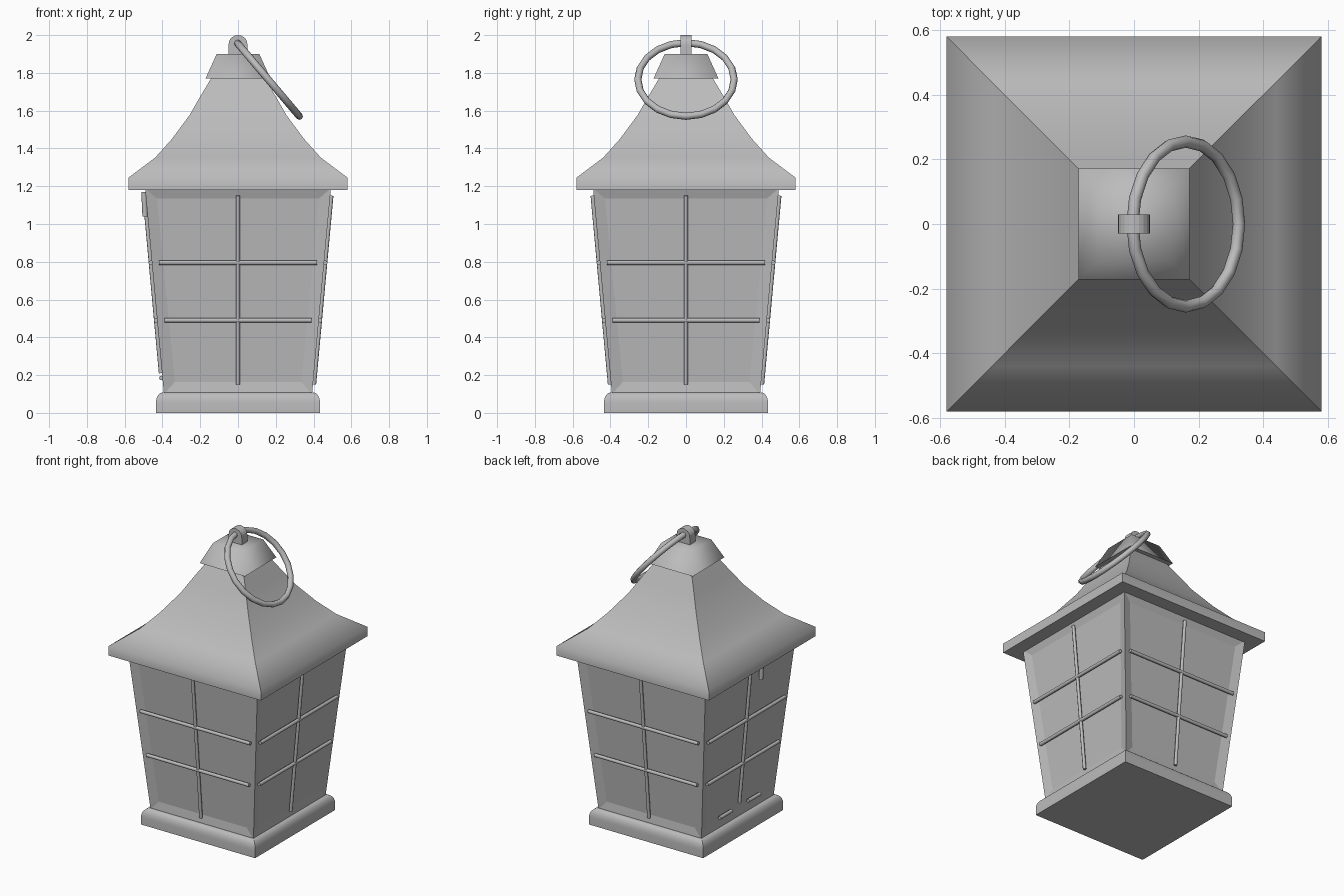
import bpy, bmesh, math
from mathutils import Vector, Matrix

cube = bpy.data.objects.get("Cube")
if cube:
    bpy.data.objects.remove(cube)

metal = bpy.data.materials.new("grey metal")
metal.use_nodes = True
grey = (0.5, 0.5, 0.5, 1)
metal.diffuse_color = grey
metal.node_tree.nodes["Principled BSDF"].inputs["Base Color"].default_value = grey


def finish(name, bm):
    bmesh.ops.recalc_face_normals(bm, faces=bm.faces)
    mesh = bpy.data.meshes.new(name)
    bm.to_mesh(mesh)
    bm.free()
    mesh.materials.append(metal)
    obj = bpy.data.objects.new(name, mesh)
    bpy.context.collection.objects.link(obj)
    return obj


def square_loft(name, profile, smooth=True, sharp_corners=True, inset=None):
    """Stack square rings given as (half width, height)."""
    bm = bmesh.new()
    rings = [[bm.verts.new((r * sx, r * sy, z))
              for sx, sy in ((-1, -1), (1, -1), (1, 1), (-1, 1))] for r, z in profile]
    sides = []
    for low, high in zip(rings, rings[1:]):
        for i in range(4):
            j = (i + 1) % 4
            sides.append(bm.faces.new((low[i], low[j], high[j], high[i])))
    caps = [bm.faces.new(rings[0][::-1]), bm.faces.new(rings[-1])]
    for f in bm.faces:
        f.smooth = smooth
    if sharp_corners:
        for low, high in zip(rings, rings[1:]):
            for a, b in zip(low, high):
                bm.edges.get((a, b)).smooth = False
        for e in caps[1].edges:
            e.smooth = False
    for e in caps[0].edges:
        e.smooth = False
    if inset:
        bmesh.ops.recalc_face_normals(bm, faces=bm.faces)
        bmesh.ops.inset_individual(bm, faces=sides, thickness=inset[0])
        for f in sides:
            shift = -f.normal * inset[1]
            bmesh.ops.translate(bm, verts=f.verts[:], vec=shift)
    return finish(name, bm)


def rod(name, a, b, radius, segments=8):
    a, b = Vector(a), Vector(b)
    bm = bmesh.new()
    turn = (b - a).to_track_quat("Z", "Y").to_matrix().to_4x4()
    bmesh.ops.create_cone(bm, cap_ends=True, segments=segments, radius1=radius,
                          radius2=radius, depth=(b - a).length,
                          matrix=Matrix.Translation((a + b) / 2) @ turn)
    for f in bm.faces:
        f.smooth = len(f.verts) == 4
    for e in bm.edges:
        e.smooth = all(len(f.verts) == 4 for f in e.link_faces)
    return finish(name, bm)


# Rounded plinth and tapered body with recessed panes
plinth = [(0.435, 0), (0.435, 0.05)]
plinth += [(0.40 + 0.035 * math.cos(t), 0.05 + 0.058 * math.sin(t))
           for t in (math.pi / 10 * k for k in range(1, 6))]
square_loft("base", plinth)
square_loft("body", [(0.392, 0.1), (0.492, 1.19)], smooth=False, inset=(0.085, 0.015))

# Flared roof and chimney cap
square_loft("roof", [(0.58, 1.18), (0.58, 1.245), (0.44, 1.35), (0.35, 1.45),
                     (0.256, 1.577), (0.203, 1.67), (0.14, 1.775)])
square_loft("roof_cap", [(0.172, 1.77), (0.113, 1.9)], sharp_corners=False)


# Window bars on each side
def face_out(z):
    return 0.392 + 0.1 * (z - 0.1) / 1.09 + 0.006


for k, side in enumerate(("front", "left", "back", "right")):
    turn = Matrix.Rotation(k * math.pi / 2, 4, "Z")
    foot = 0.21 if side == "right" else 0.15

    def on_side(x, z):
        return turn @ Vector((x, -face_out(z), z))

    rod(side + "_upright_bar", on_side(0, foot), on_side(0, 1.15), 0.011)
    for level, z, half in (("lower", 0.49, 0.39), ("upper", 0.795, 0.418)):
        rod(f"{side}_{level}_bar", on_side(-half, z), on_side(half, z), 0.012)

# Door latch and hinge pins on the right side
rod("door_latch", (-0.492, -0.115, 1.04), (-0.498, -0.115, 1.17), 0.014)
for name, y in (("front_hinge", -0.16), ("back_hinge", 0.15)):
    rod(name, (-face_out(0.185), y - 0.065, 0.185), (-face_out(0.185), y + 0.065, 0.185), 0.012)

# Eyelet with rounded top
bm = bmesh.new()
outline = [(-0.05, 1.89), (0.05, 1.89)]
outline += [(0.05 * math.cos(math.pi * k / 10), 1.95 + 0.05 * math.sin(math.pi * k / 10))
            for k in range(11)]
face = bm.faces.new([bm.verts.new((x, -0.03, z)) for x, z in outline])
extruded = bmesh.ops.extrude_face_region(bm, geom=[face])["geom"]
bmesh.ops.translate(bm, vec=(0, 0.06, 0),
                    verts=[v for v in extruded if isinstance(v, bmesh.types.BMVert)])
finish("eyelet", bm)

# Carrying ring, hanging over to one side
bpy.ops.mesh.primitive_torus_add(major_segments=20, minor_segments=8,
                                 major_radius=0.255, minor_radius=0.019,
                                 location=(0.16, 0, 1.765),
                                 rotation=(0, math.atan2(0.39, 0.33), 0))
ring = bpy.context.object
ring.name = "carry_ring"
ring.data.materials.append(metal)
bpy.ops.object.shade_smooth_by_angle(angle=math.radians(50))
